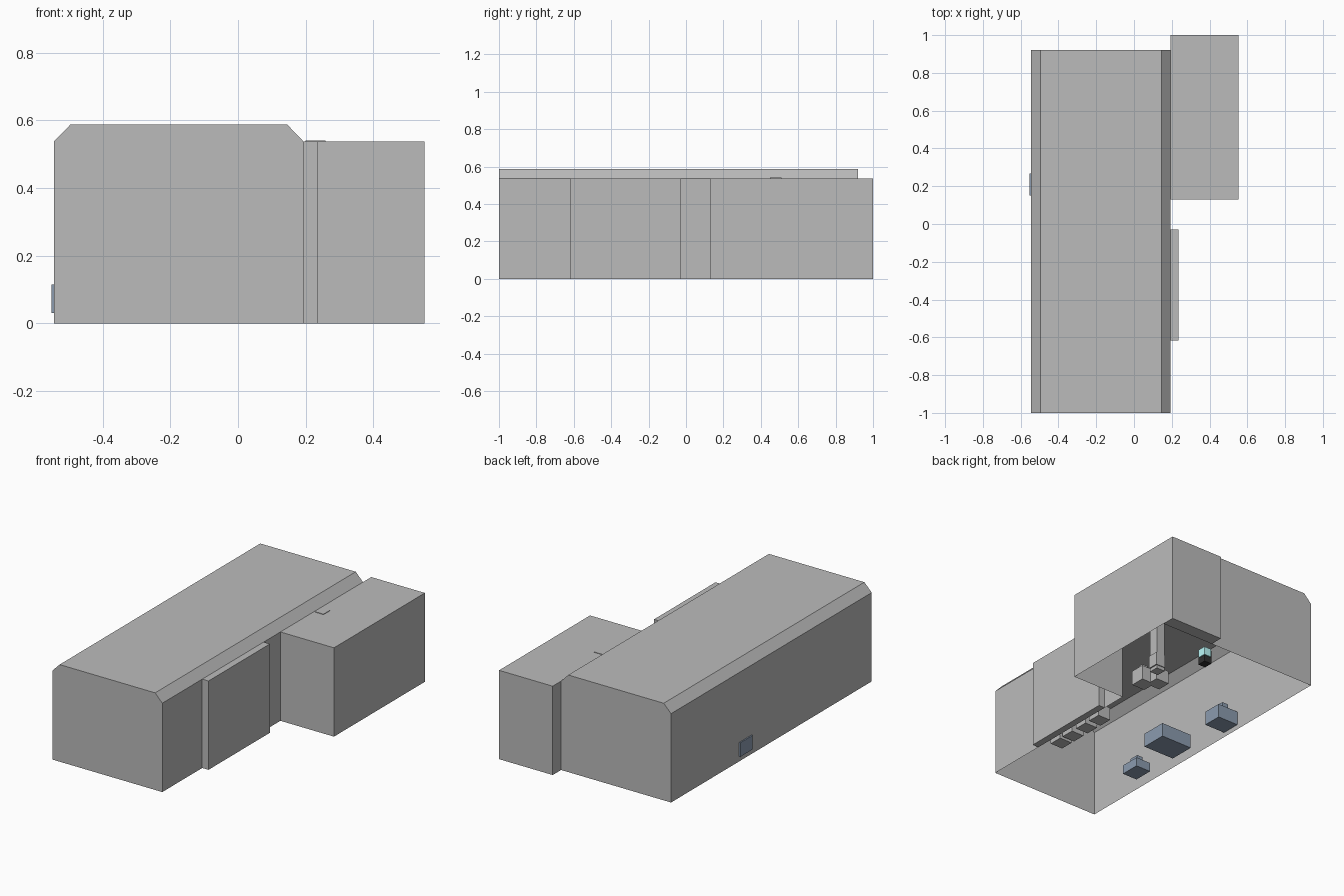
import bpy, bmesh

if "Cube" in bpy.data.objects:
    bpy.data.objects.remove(bpy.data.objects["Cube"])

def material(name, rgb):
    m = bpy.data.materials.new(name)
    m.diffuse_color = (*rgb, 1)
    m.use_nodes = True
    m.node_tree.nodes["Principled BSDF"].inputs["Base Color"].default_value = m.diffuse_color
    return m

GREY = material("mid_grey", (0.5, 0.5, 0.5))
BLUE = material("blue_grey", (0.26, 0.33, 0.43))
BLACK = material("black", (0.03, 0.03, 0.03))
CYAN = material("screen_cyan", (0.5, 0.95, 0.95))

def finish(name, bm, mat=GREY):
    me = bpy.data.meshes.new(name)
    bmesh.ops.remove_doubles(bm, verts=bm.verts, dist=1e-5)
    bm.to_mesh(me)
    bm.free()
    ob = bpy.data.objects.new(name, me)
    bpy.context.collection.objects.link(ob)
    me.materials.append(mat)
    return ob

def quad(bm, pts):
    bm.faces.new([bm.verts.new(p) for p in pts])

def add_box(bm, x0, x1, y0, y1, z0, z1, skip=""):
    """Axis-aligned box; skip lists sides to leave open (l r f b d u)."""
    sides = {
        "l": [(x0, y1, z0), (x0, y0, z0), (x0, y0, z1), (x0, y1, z1)],
        "r": [(x1, y0, z0), (x1, y1, z0), (x1, y1, z1), (x1, y0, z1)],
        "f": [(x0, y0, z0), (x1, y0, z0), (x1, y0, z1), (x0, y0, z1)],
        "b": [(x1, y1, z0), (x0, y1, z0), (x0, y1, z1), (x1, y1, z1)],
        "d": [(x0, y1, z0), (x1, y1, z0), (x1, y0, z0), (x0, y0, z0)],
        "u": [(x0, y0, z1), (x1, y0, z1), (x1, y1, z1), (x0, y1, z1)],
    }
    for key, pts in sides.items():
        if key not in skip:
            quad(bm, pts)

def box(name, *dims, mat=GREY, skip=""):
    bm = bmesh.new()
    add_box(bm, *dims, skip=skip)
    return finish(name, bm, mat)

# Main hall: thin shell, open floor, chamfered roof
XL, XR, YF, YB = -0.544, 0.193, -1.0, 0.92
EAVE, TOP = 0.538, 0.588
prof = [(XL, 0), (XL, EAVE), (-0.495, TOP), (0.145, TOP), (XR, EAVE)]
bm = bmesh.new()
for (xa, za), (xb, zb) in zip(prof, prof[1:]):
    quad(bm, [(xa, YF, za), (xa, YB, za), (xb, YB, zb), (xb, YF, zb)][::-1])
outline = prof + [(XR, 0)]
quad(bm, [(x, YF, z) for x, z in reversed(outline)])
quad(bm, [(x, YB, z) for x, z in outline])
# Right wall only between the openings
for ya, yb in ((YF, -0.618), (-0.03, 0.13)):
    quad(bm, [(XR, ya, 0), (XR, yb, 0), (XR, yb, EAVE), (XR, ya, EAVE)])
finish("main_hall", bm)

# Side wing and shallow bay, both open to the hall
box("side_wing", XR, 0.552, 0.13, 1.0, 0, EAVE, skip="ld")
bm = bmesh.new()
quad(bm, [(XR, 1.0, 0), (XR, YB, 0), (XR, YB, EAVE), (XR, 1.0, EAVE)])
quad(bm, [(XR, YB, 0), (XR, 1.0, 0), (0.552, 1.0, 0), (0.552, YB, 0)])
finish("wing_back_ledge", bm)
box("side_bay", XR, 0.235, -0.618, -0.03, 0, EAVE, skip="l")

# Pillar just breaking through the wing roof
box("pillar", 0.20, 0.258, 0.45, 0.51, 0, 0.541)

# Seat block with an optional low back across the middle
def seat(name, x0, x1, y0, y1, z0, z1, back, mat=GREY):
    bm = bmesh.new()
    add_box(bm, x0, x1, y0, y1, z0, z1)
    if back:
        xm = x0 + (x1 - x0) * 0.5
        add_box(bm, xm - 0.02, xm + 0.02, y0 + 0.03, y1 - 0.03, z1, z1 + back)
    return finish(name, bm, mat)

# Blue seating along the left wall
seat("wall_bench", -0.552, -0.405, 0.15, 0.268, 0.03, 0.115, 0.045, BLUE)
seat("low_table", -0.51, -0.30, -0.264, -0.105, 0.03, 0.115, 0, BLUE)
seat("end_bench", -0.505, -0.405, -0.58, -0.46, 0.03, 0.085, 0.04, BLUE)

# Row of grey stools beside the bay
for i, y in enumerate((-0.50, -0.395, -0.275, -0.16)):
    seat(f"stool_{i + 1}", 0.08, 0.165, y - 0.042, y + 0.042, 0, 0.08, 0)

# Stools grouped around the pillar
seat("wing_stool_1", 0.15, 0.24, 0.27, 0.36, 0, 0.09, 0.03)
seat("wing_stool_2", 0.09, 0.18, 0.33, 0.415, 0, 0.08, 0)
seat("wing_stool_3", 0.20, 0.265, 0.45, 0.515, 0.02, 0.10, 0)

# Small black set with a cyan screen wrapping two sides
box("screen_set", 0.05, 0.10, 0.69, 0.745, 0, 0.085, mat=BLACK)
box("screen", 0.056, 0.106, 0.70, 0.751, 0.04, 0.09, mat=CYAN)
